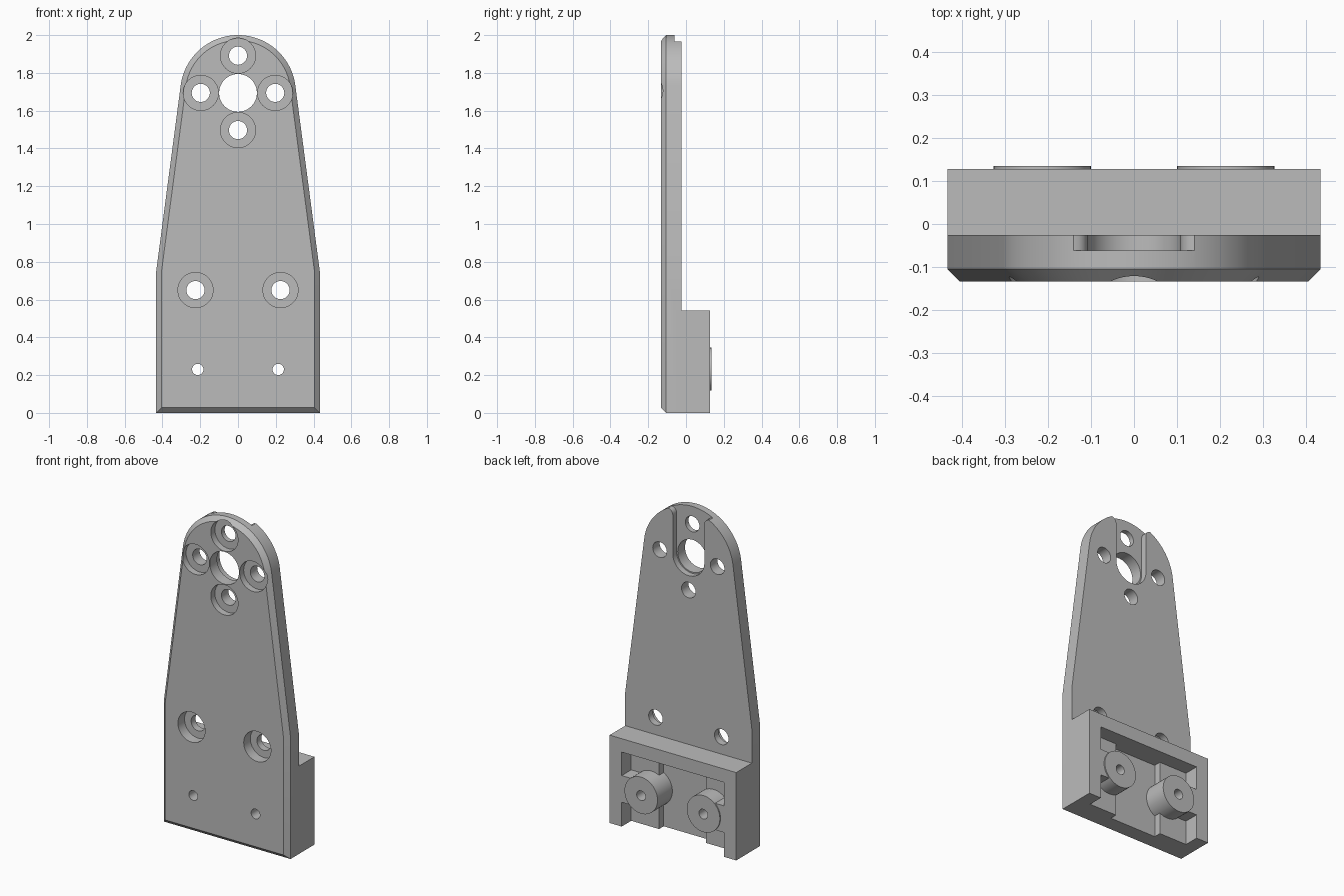
import bpy, bmesh, math

old = bpy.data.objects.get("Cube")
if old:
    bpy.data.objects.remove(old)

grey = bpy.data.materials.new("plain grey")
grey.use_nodes = True
grey.diffuse_color = (0.5, 0.5, 0.5, 1)
grey.node_tree.nodes["Principled BSDF"].inputs["Base Color"].default_value = (0.5, 0.5, 0.5, 1)

FRONT, BACK, BLOCK = -0.133, -0.025, 0.128
HALF, SHOULDER, HEAD_Z, HEAD_R = 0.433, 0.75, 1.694, 0.306
TAPER = math.radians(7.5)
BOSS_X, BOSS_Z = 0.213, 0.232


def loft(name, sections):
    """Solid through matching x-z outlines, each given with its y."""
    bm = bmesh.new()
    rings = [[bm.verts.new((x, y, z)) for x, z in pts] for pts, y in sections]
    n = len(rings[0])
    for a, b in zip(rings, rings[1:]):
        for i in range(n):
            j = (i + 1) % n
            bm.faces.new((a[i], a[j], b[j], b[i]))
    bm.faces.new(rings[0])
    bm.faces.new(rings[-1])
    bmesh.ops.recalc_face_normals(bm, faces=bm.faces)
    mesh = bpy.data.meshes.new(name)
    bm.to_mesh(mesh)
    bm.free()
    mesh.materials.append(grey)
    ob = bpy.data.objects.new(name, mesh)
    bpy.context.scene.collection.objects.link(ob)
    return ob


def arc(x, z, r, start, end, n):
    return [(x + r * math.cos(start + (end - start) * i / n),
             z + r * math.sin(start + (end - start) * i / n)) for i in range(n + 1)]


def box(name, x0, x1, y0, y1, z0, z1):
    pts = [(x0, z0), (x1, z0), (x1, z1), (x0, z1)]
    return loft(name, [(pts, y0), (pts, y1)])


def cylinder(name, x, z, r, y0, y1):
    pts = arc(x, z, r, 0, math.tau, 48)[:-1]
    return loft(name, [(pts, y0), (pts, y1)])


def combine(target, tool, operation):
    mod = target.modifiers.new(operation.lower(), "BOOLEAN")
    mod.operation, mod.solver, mod.object = operation, "EXACT", tool
    bpy.context.view_layer.update()
    graph = bpy.context.evaluated_depsgraph_get()
    result = bpy.data.meshes.new_from_object(target.evaluated_get(graph))
    target.modifiers.clear()
    target.data = result
    bpy.data.objects.remove(tool)


def cut(target, tool):
    combine(target, tool, "DIFFERENCE")


def plate_outline(d):
    """Tapered plate with a round head, shrunk by d."""
    w, z = HALF - d, SHOULDER - d * math.tan(TAPER / 2)
    head = arc(0, HEAD_Z, HEAD_R - d, TAPER, math.pi - TAPER, 48)
    return [(-w, d), (w, d), (w, z)] + head + [(-w, z)]


# Tapered plate with a chamfered front rim
bracket = loft("mounting_bracket", [(plate_outline(0.028), FRONT),
                                    (plate_outline(0), FRONT + 0.028),
                                    (plate_outline(0), BACK)])

# U-shaped slot in the back of the head, flared at its open end
slot_r, flare = 0.108, 0.032
lip = HEAD_Z + 0.272
right = [(slot_r, lip - flare)] + [
    (slot_r + flare - flare * math.cos(t), lip - flare + flare * math.sin(t))
    for t in (math.pi / 8 * i for i in range(1, 5))] + [(slot_r + flare, 2.1)]
left = [(-x, z) for x, z in reversed(right)]
slot = arc(0, HEAD_Z, slot_r, math.pi, math.tau, 32) + right + left
cut(bracket, loft("slot", [(slot, -0.062), (slot, 0.1)]))

# Foot block with a pocket open at the back and bottom
foot = box("foot", -HALF, HALF, BACK - 0.03, BLOCK, 0.04, 0.543)
toe = box("toe", -HALF, HALF, BACK - 0.03, BLOCK, 0, 0.2)
combine(foot, toe, "UNION")
cut(foot, box("pocket", -0.35, 0.35, 0.035, 0.3, -0.1, 0.46))
cut(foot, box("pocket_middle", -0.16, 0.16, -0.01, 0.3, -0.1, 0.46))

# Bosses, each tied to the side wall by a rib
for s in (-1, 1):
    a, b = sorted((s * BOSS_X, s * 0.38))
    combine(foot, box("rib", a, b, 0.02, BLOCK, 0.15, 0.315), "UNION")
    combine(foot, cylinder("boss", s * BOSS_X, BOSS_Z, 0.113, -0.02, 0.135), "UNION")
combine(bracket, foot, "UNION")

# Counterbored screw holes: x, z, counterbore depth
screws = [(s * 0.197, HEAD_Z, 0.04) for s in (-1, 1)]
screws += [(0, HEAD_Z + s * 0.197, 0.04) for s in (-1, 1)]
screws += [(s * 0.225, 0.65, 0.065) for s in (-1, 1)]
for x, z, depth in screws:
    cut(bracket, cylinder("counterbore", x, z, 0.093, -0.3, FRONT + depth))
    cut(bracket, cylinder("screw_hole", x, z, 0.048, -0.3, 0.3))

# Shaft hole and boss holes
cut(bracket, cylinder("shaft_hole", 0, HEAD_Z, 0.1, -0.3, 0.3))
for s in (-1, 1):
    cut(bracket, cylinder("boss_hole", s * BOSS_X, 0.23, 0.03, -0.3, 0.3))

bpy.ops.object.select_all(action="DESELECT")
bracket.select_set(True)
bpy.context.view_layer.objects.active = bracket
bpy.ops.object.shade_smooth_by_angle(angle=math.radians(25))
